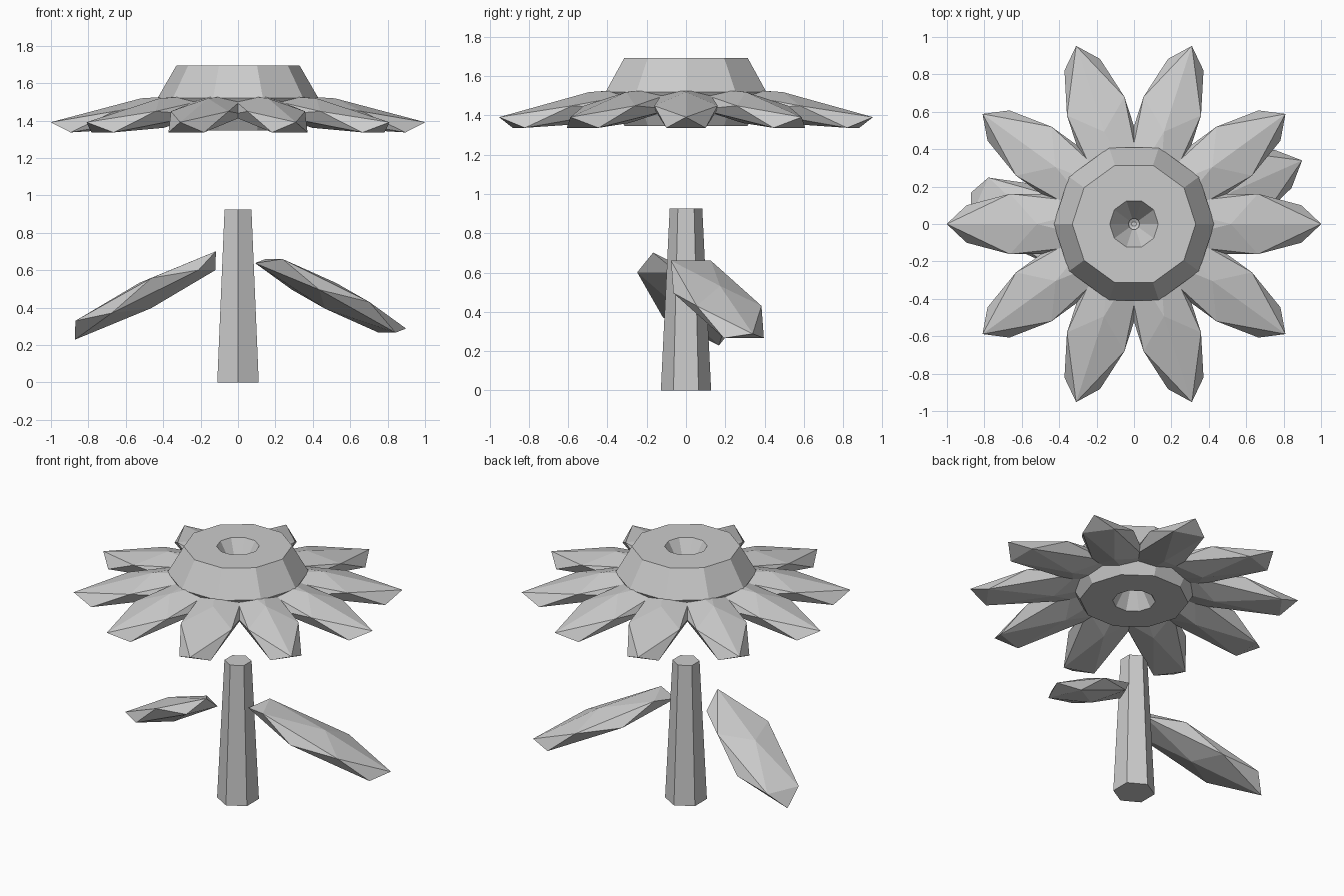
import bpy
from math import radians, cos, sin

if "Cube" in bpy.data.objects:
    bpy.data.objects.remove(bpy.data.objects["Cube"])


def blade(name, location, scale, tilt, yaw):
    """Flattened low-poly ellipsoid, tilted about y and then turned about z."""
    bpy.ops.mesh.primitive_ico_sphere_add(subdivisions=1, radius=1)
    ob = bpy.context.object
    ob.name = name
    ob.location = location
    ob.scale = scale
    ob.rotation_euler = (0, tilt, yaw)
    return ob


# Tapered six-sided stem with corners on the y axis
bpy.ops.mesh.primitive_cone_add(vertices=6, radius1=0.128, radius2=0.083,
                                depth=0.925, location=(0, 0, 0.4625))
bpy.context.object.name = "stem"

# Flower centre: ten-sided ring with a hexagonal section
bpy.ops.mesh.primitive_torus_add(major_segments=10, minor_segments=6,
                                 major_radius=0.23, minor_radius=0.2,
                                 location=(0, 0, 1.52))
bpy.context.object.name = "flower_centre"

# Ten drooping petals
for i in range(10):
    a = radians(36 * i)
    blade(f"petal_{i + 1}", (0.505 * cos(a), 0.505 * sin(a), 1.44),
          (0.556, 0.19, 0.08), 0.17, a)

# Two leaves sloping down from the stem
leaf = (0.53, 0.212, 0.076)
tilt, yaw = radians(25.7), radians(24)
blade("right_leaf", (0.495, 0.16, 0.463), leaf, tilt, yaw)
blade("left_leaf", (-0.495, 0.0, 0.465), leaf, -tilt, -yaw)
